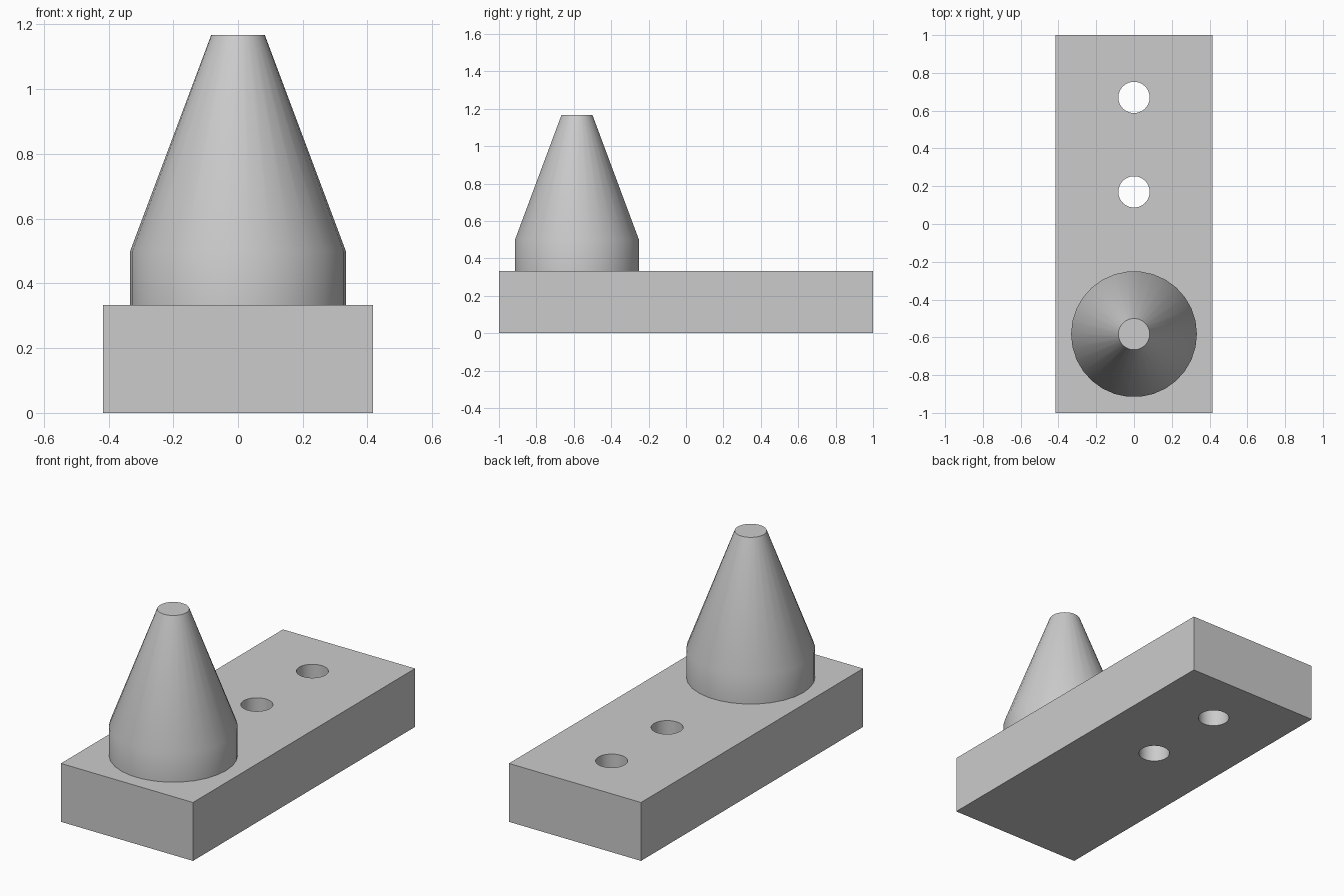
import bpy
import math

cube = bpy.data.objects.get("Cube")
if cube:
    bpy.data.objects.remove(cube, do_unlink=True)

SIDES = 30
BASE_H = 0.333

grey = bpy.data.materials.new("light_grey")
grey.use_nodes = True
colour = (0.6, 0.6, 0.6, 1)
grey.diffuse_color = colour
grey.node_tree.nodes["Principled BSDF"].inputs["Base Color"].default_value = colour


def lathe(name, profile, y):
    """Solid of revolution from (radius, height) rings, capped at both ends."""
    verts = [(r * math.cos(math.tau * i / SIDES), r * math.sin(math.tau * i / SIDES), z)
             for r, z in profile for i in range(SIDES)]
    faces = [tuple(reversed(range(SIDES))),
             tuple(range(len(verts) - SIDES, len(verts)))]
    for ring in range(len(profile) - 1):
        a = ring * SIDES
        for i in range(SIDES):
            j = (i + 1) % SIDES
            faces.append((a + i, a + j, a + j + SIDES, a + i + SIDES))
    mesh = bpy.data.meshes.new(name)
    mesh.from_pydata(verts, [], faces)
    mesh.materials.append(grey)
    obj = bpy.data.objects.new(name, mesh)
    obj.location.y = y
    bpy.context.collection.objects.link(obj)
    return obj


def smooth(obj):
    bpy.ops.object.select_all(action='DESELECT')
    obj.select_set(True)
    bpy.context.view_layer.objects.active = obj
    bpy.ops.object.shade_smooth_by_angle(angle=math.radians(35))


# Base block
bpy.ops.mesh.primitive_cube_add(size=1, location=(0, 0, BASE_H / 2))
base = bpy.context.object
base.name = "base_block"
base.scale = (0.833, 2, BASE_H)
bpy.ops.object.transform_apply(location=True, rotation=False, scale=True)
base.data.materials.append(grey)

# Two through holes
for label, y in (("middle", 0.17), ("back", 0.67)):
    cutter = lathe(label + "_hole_cutter", [(0.083, -0.1), (0.083, BASE_H + 0.1)], y)
    cut = base.modifiers.new(label + "_hole", 'BOOLEAN')
    cut.operation = 'DIFFERENCE'
    cut.solver = 'EXACT'
    cut.object = cutter
    bpy.context.view_layer.objects.active = base
    bpy.ops.object.modifier_apply(modifier=cut.name)
    bpy.data.objects.remove(cutter, do_unlink=True)
smooth(base)

# Tapered peg with a short straight collar
peg = lathe("tapered_peg", [(0.333, BASE_H), (0.333, 0.5), (0.083, 1.167)], -0.583)
smooth(peg)
